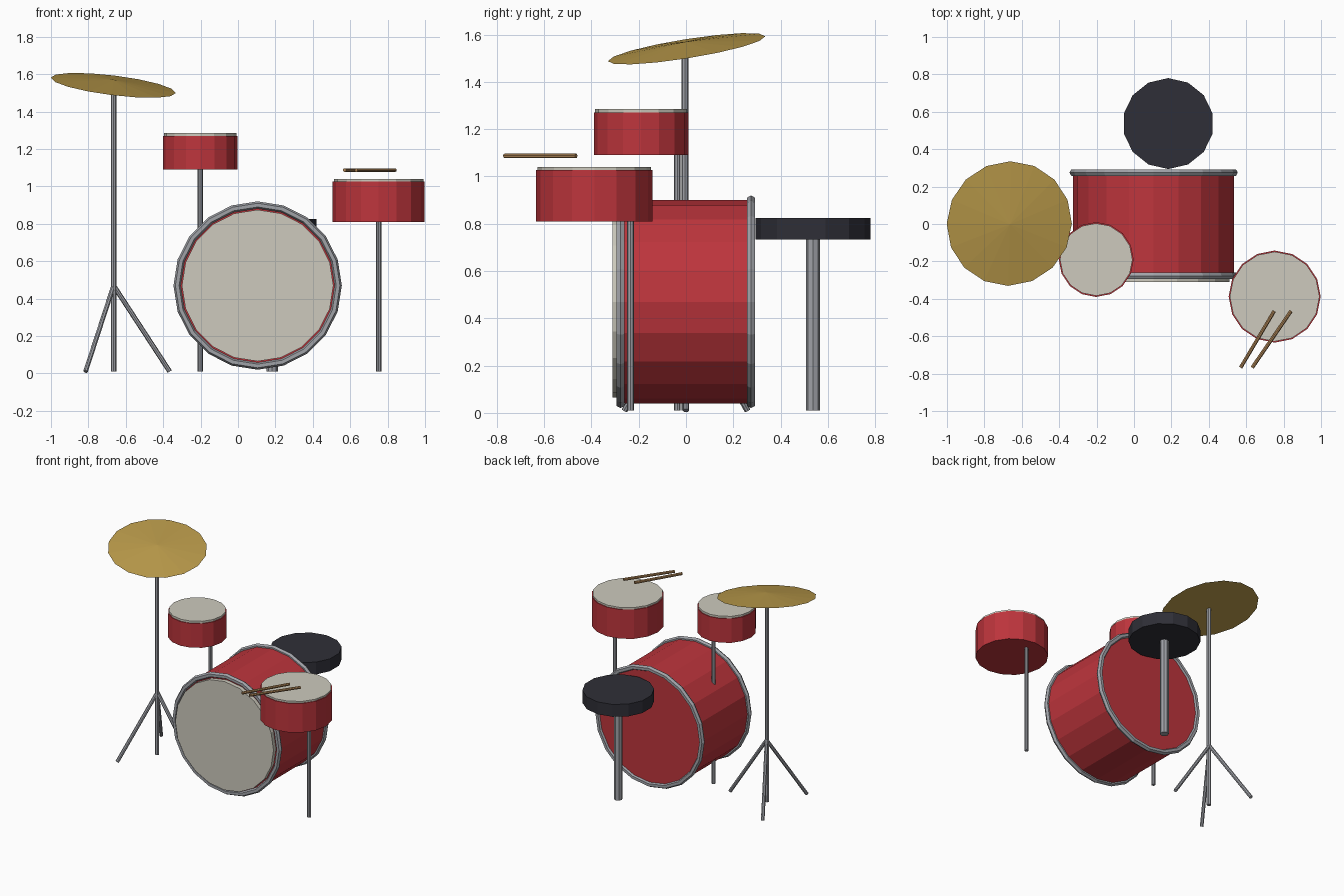
import bpy
import math
from mathutils import Vector

cube = bpy.data.objects.get("Cube")
if cube:
    bpy.data.objects.remove(cube, do_unlink=True)


def material(name, rgb):
    m = bpy.data.materials.new(name)
    m.use_nodes = True
    colour = (*rgb, 1)
    m.diffuse_color = colour
    m.node_tree.nodes["Principled BSDF"].inputs["Base Color"].default_value = colour
    return m


RED = material("red shell", (0.51, 0.035, 0.045))
CREAM = material("cream drumhead", (0.61, 0.59, 0.51))
CHROME = material("grey metal", (0.35, 0.36, 0.39))
BRASS = material("brass", (0.5, 0.33, 0.07))
DARK = material("dark seat", (0.028, 0.028, 0.038))
WOOD = material("light wood", (0.45, 0.25, 0.1))


def finish(name, mat):
    obj = bpy.context.object
    obj.name = obj.data.name = name
    obj.data.materials.append(mat)
    return obj


def rod(name, start, end, radius, mat, sides=8, end_radius=None):
    """Cylinder (or taper) running from start to end."""
    a, b = Vector(start), Vector(end)
    bpy.ops.mesh.primitive_cone_add(
        vertices=sides, radius1=radius,
        radius2=radius if end_radius is None else end_radius,
        depth=(b - a).length, location=(a + b) / 2)
    obj = finish(name, mat)
    obj.rotation_euler = Vector((0, 0, 1)).rotation_difference(b - a).to_euler()
    return obj


def drum(name, x, y, radius, bottom, top, lip):
    """Upright drum with a head and one offset support pole."""
    rod(name + "_shell", (x, y, bottom), (x, y, top), radius, RED, 16)
    rod(name + "_head", (x, y, top), (x, y, top + lip), radius - 0.006, CREAM, 16)
    rod(name + "_pole", (x, y + 0.153, 0.01), (x, y + 0.153, bottom + 0.01), 0.014, CHROME)


# Bass drum lying along y, with a front head and two hoops
bx, bz = 0.105, 0.47
rod("bass_shell", (bx, -0.28, bz), (bx, 0.28, bz), 0.43, RED, 20)
rod("bass_front_head", (bx, -0.31, bz), (bx, -0.27, bz), 0.405, CREAM, 20)
for side, y in (("front", -0.277), ("back", 0.275)):
    bpy.ops.mesh.primitive_torus_add(
        major_segments=20, minor_segments=6, major_radius=0.43, minor_radius=0.02,
        location=(bx, y, bz), rotation=(math.pi / 2, 0, 0))
    finish(f"bass_{side}_hoop", CHROME)

# Upright drums
drum("small_tom", -0.202, -0.19, 0.2, 1.09, 1.27, 0.015)
drum("floor_tom", 0.752, -0.388, 0.246, 0.81, 1.027, 0.013)

# Cymbal on a tripod stand
cx = -0.665
rod("cymbal_pole", (cx, -0.005, 0.01), (cx, -0.005, 1.54), 0.015, CHROME)
for i in range(3):
    angle = math.radians(120 * i)
    foot = (cx + 0.3 * math.cos(angle), 0.3 * math.sin(angle), 0.01)
    rod(f"cymbal_stand_leg_{i + 1}", (cx, 0, bz), foot, 0.013, CHROME)
bpy.ops.mesh.primitive_cone_add(vertices=16, radius1=0.337, radius2=0, depth=0.03,
                                location=(cx, 0, 1.555))
finish("cymbal", BRASS).rotation_euler = (math.radians(9), math.radians(7), 0)

# Stool
sx, sy = 0.183, 0.537
rod("stool_seat", (sx, sy, 0.733), (sx, sy, 0.825), 0.243, DARK, 14)
rod("stool_pole", (sx, sy, 0.01), (sx, sy, 0.74), 0.03, CHROME)

# Drumsticks above the floor tom
for i, (x0, x1) in enumerate(((0.57, 0.75), (0.632, 0.84))):
    rod(f"drumstick_{i + 1}", (x0, -0.768, 1.087), (x1, -0.465, 1.087), 0.01, WOOD)
